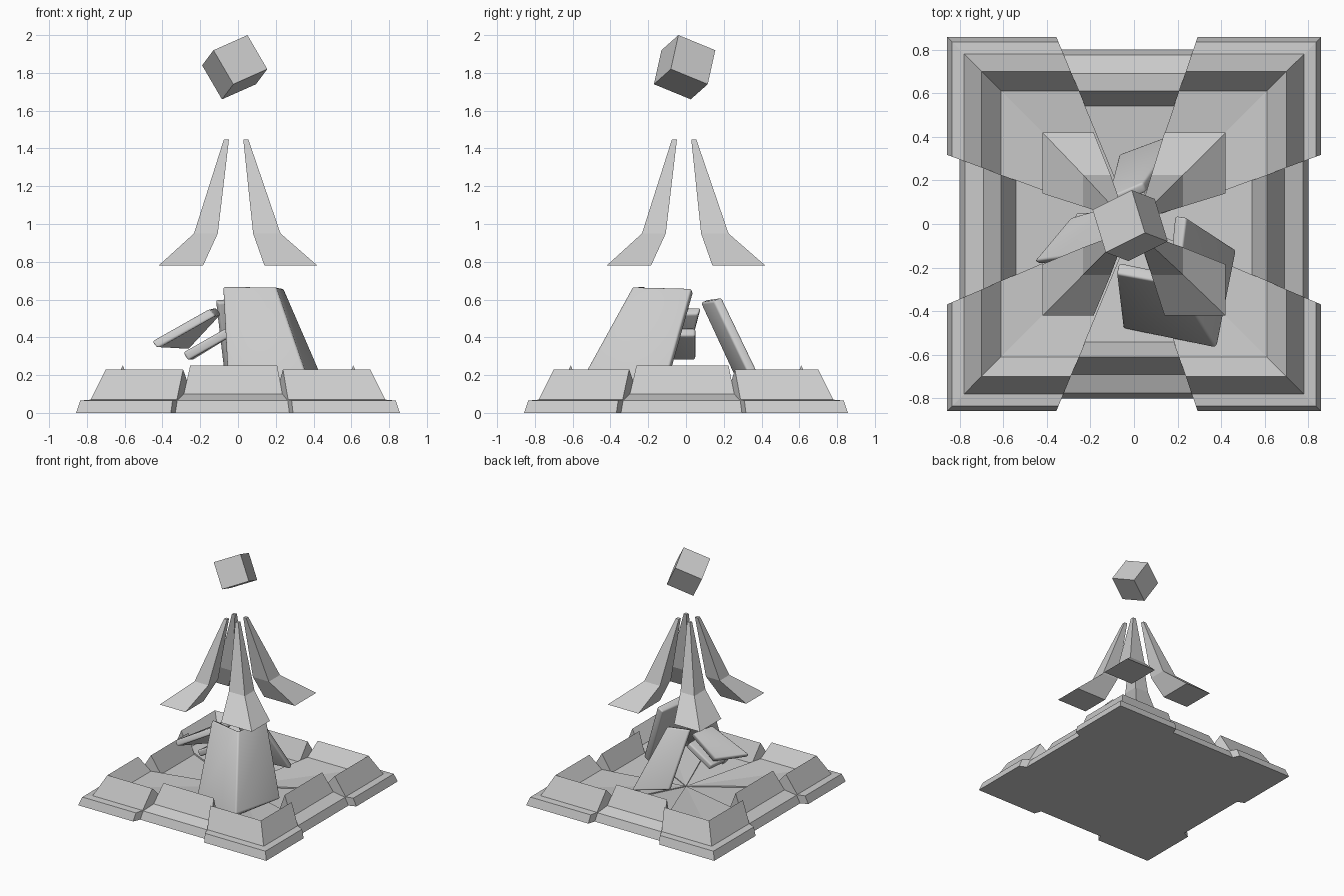
import bpy, bmesh
from mathutils import Vector

if "Cube" in bpy.data.objects:
    bpy.data.objects.remove(bpy.data.objects["Cube"])


def make(name, verts, faces):
    bm = bmesh.new()
    vs = [bm.verts.new(v) for v in verts]
    for f in faces:
        bm.faces.new([vs[i] for i in f])
    bmesh.ops.remove_doubles(bm, verts=bm.verts[:], dist=1e-4)
    bmesh.ops.recalc_face_normals(bm, faces=bm.faces[:])
    me = bpy.data.meshes.new(name)
    bm.to_mesh(me)
    bm.free()
    ob = bpy.data.objects.new(name, me)
    bpy.context.collection.objects.link(ob)
    return ob


def loft(name, rings):
    """Closed solid through a list of equal-length vertex rings."""
    n = len(rings[0])
    faces = [[k * n + i, k * n + (i + 1) % n, (k + 1) * n + (i + 1) % n, (k + 1) * n + i]
             for k in range(len(rings) - 1) for i in range(n)]
    last = (len(rings) - 1) * n
    faces += [list(range(n)), [last + i for i in range(n)]]
    return make(name, [v for r in rings for v in r], faces)


def sector(name, dirs, profile):
    """Radial slice of the base: profile (r, z) swept along unit-square directions."""
    return loft(name, [[(d[0] * r, d[1] * r, z) for r, z in profile] for d in dirs])


def finish(ob, thickness, outward):
    """Give a shell thickness towards its inside and round its edges."""
    me = ob.data
    if me.polygons[0].normal.dot(Vector(outward)) < 0:
        me.flip_normals()
    s = ob.modifiers.new("thickness", 'SOLIDIFY')
    s.thickness, s.offset, s.use_even_offset = thickness, -1, True
    b = ob.modifiers.new("rounded", 'BEVEL')
    b.width, b.segments, b.limit_method = 0.012, 3, 'ANGLE'
    bpy.context.view_layer.objects.active = ob
    ob.select_set(True)
    bpy.ops.object.shade_smooth_by_angle()
    ob.select_set(False)


# Base: four raised corners and four recessed middles around a dished floor
corner_profile = [(0, 0), (.857, 0), (.835, .065), (.78, .07), (.70, .23), (.61, .12), (0, .06)]
middle_profile = [(0, 0), (.80, 0), (.775, .065), (.69, .10), (.61, .25), (.54, .10), (0, .055)]
xl, xr, yf, yb = -.415, .34, -.43, .37
BL, BR, FL, FR = (xl, 1), (xr, 1), (xl, -1), (xr, -1)
LF, LB, RF, RB = (-1, yf), (-1, yb), (1, yf), (1, yb)
for name, dirs in (("back_left", [LB, (-1, 1), BL]), ("back_right", [BR, (1, 1), RB]),
                   ("front_right", [RF, (1, -1), FR]), ("front_left", [FL, (-1, -1), LF])):
    sector("base_corner_" + name, dirs, corner_profile)
for name, dirs in (("back", [BL, BR]), ("right", [RB, RF]), ("front", [FR, FL]), ("left", [LF, LB])):
    sector("base_middle_" + name, dirs, middle_profile)

# Floating spire: four square-section claws, (inner, outer) reach at each level
reach = {1: [(.14, .42), (.08, .225), (.028, .055)],
         -1: [(-.185, -.42), (-.107, -.233), (-.075, -.048)]}
for sx in (-1, 1):
    for sy in (-1, 1):
        rings = []
        for (x0, x1), (y0, y1), z in zip(reach[sx], reach[sy], (.78, .95, 1.447)):
            x0, x1 = sorted((x0, x1))
            y0, y1 = sorted((y0, y1))
            rings.append([(x0, y0, z), (x1, y0, z), (x1, y1, z), (x0, y1, z)])
        loft("spire_claw", rings)

# Tilted cube hovering at the top, built from its top corner and three edges
top = Vector((.05, -.04, 2.0))
e1, e2, e3 = Vector((-.18, -.09, -.08)), Vector((.105, -.04, -.18)), Vector((-.06, .195, -.08))
face = [top, top + e1, top + e1 + e2, top + e2]
loft("floating_cube", [face, [v + e3 for v in face]])

# Standing corner of the broken pedestal: two hollow walls
standing = make("pedestal_corner",
                [(-.05, -.48, .10), (.38, -.57, .145), (.47, -.12, .13),
                 (-.08, -.23, .67), (.20, -.28, .67), (.24, .03, .66)],
                [(0, 1, 4, 3), (1, 2, 5, 4)])
finish(standing, .06, (0, -1, 0))

# Fallen fragments of the other pedestal walls
fragments = {
    "fragment_back": [(.20, .42, .13), (-.07, .32, .17), (-.12, .12, .60), (.04, .19, .61)],
    "fragment_left": [(-.46, -.17, .38), (-.29, .03, .37), (-.12, .08, .56), (-.15, -.13, .55)],
    "fragment_small": [(-.29, -.12, .32), (-.27, .05, .32), (-.06, .05, .45), (-.06, -.12, .45)],
}
for name, quad in fragments.items():
    finish(make(name, quad, [(0, 1, 2, 3)]), .05, (0, 0, 1))
